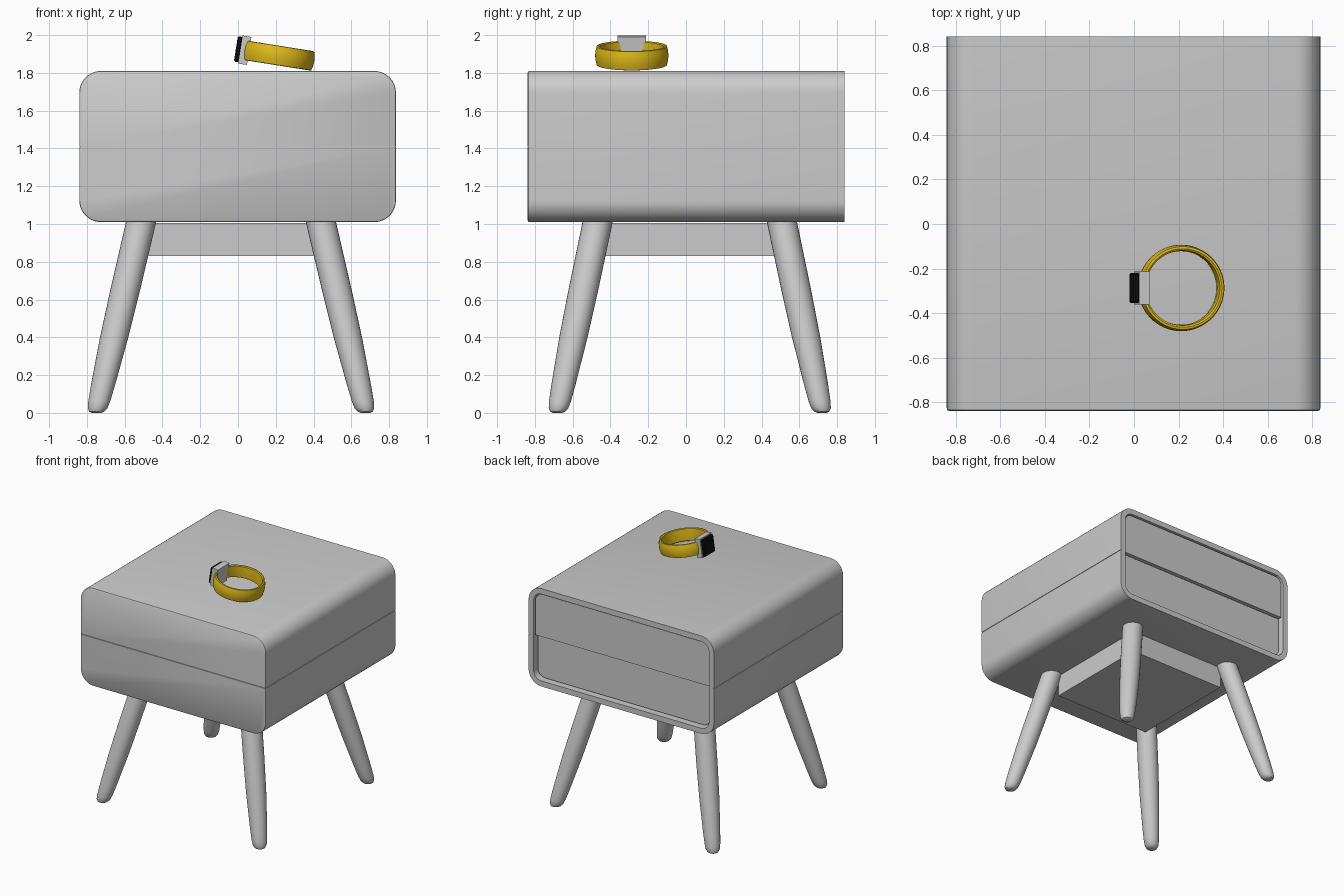
import bpy, bmesh
from math import cos, sin, pi, radians
from mathutils import Matrix, Vector

if "Cube" in bpy.data.objects:
    bpy.data.objects.remove(bpy.data.objects["Cube"])


def make(name, bm, color=None, smooth=True):
    bmesh.ops.recalc_face_normals(bm, faces=bm.faces)
    me = bpy.data.meshes.new(name)
    bm.to_mesh(me)
    bm.free()
    ob = bpy.data.objects.new(name, me)
    bpy.context.collection.objects.link(ob)
    if color:
        mat = bpy.data.materials.new(name + "_mat")
        mat.diffuse_color = color
        mat.use_nodes = True
        mat.node_tree.nodes["Principled BSDF"].inputs["Base Color"].default_value = mat.diffuse_color
        me.materials.append(mat)
    if smooth:
        bpy.ops.object.select_all(action='DESELECT')
        ob.select_set(True)
        bpy.context.view_layer.objects.active = ob
        bpy.ops.object.shade_smooth_by_angle(angle=radians(35))
    return ob


def add_box(bm, lo, hi):
    lo, hi = Vector(lo), Vector(hi)
    m = Matrix.Translation((lo + hi) / 2) @ Matrix.Diagonal((*(hi - lo), 1))
    return bmesh.ops.create_cube(bm, size=1, matrix=m)["verts"]


def rounded(x0, x1, z0, z1, radii, n=10):
    """Rounded rectangle; radii for corners: top right, top left, bottom left, bottom right."""
    pts = []
    for k, (cx, cz, sx, sz) in enumerate([(x1, z1, -1, -1), (x0, z1, 1, -1),
                                          (x0, z0, 1, 1), (x1, z0, -1, 1)]):
        r = radii[k]
        for i in range(n + 1 if r else 1):
            a = k * pi / 2 + i / n * pi / 2
            pts.append((cx + sx * r + r * cos(a), cz + sz * r + r * sin(a)))
    return pts


def loft(bm, rings):
    """Skin a list of equal-length point rings and cap both ends."""
    vs = [[bm.verts.new(p) for p in r] for r in rings]
    n = len(vs[0])
    for a, b in zip(vs, vs[1:]):
        for i in range(n):
            bm.faces.new((a[i], a[(i + 1) % n], b[(i + 1) % n], b[i]))
    bm.faces.new(vs[0])
    bm.faces.new(vs[-1])


def slice_at(d, y, r=0.115):
    return [(x, y, z) for x, z in
            rounded(-0.84 + d, 0.836 - d, 1.01 + d, 1.81 - d, [r - d] * 4)]


# Cabinet shell: softened front edge, recessed opening at the back
bm = bmesh.new()
loft(bm, [slice_at(0.008, -0.838), slice_at(0.002, -0.834), slice_at(0, -0.826),
          slice_at(0, 0.84), slice_at(0.045, 0.84), slice_at(0.045, 0.77)])
cabinet = make("cabinet", bm)

# Thin seam around the middle of the cabinet
bm = bmesh.new()
for x in (-0.84, 0.836):
    add_box(bm, (x - 0.006, -0.9, 1.407), (x + 0.006, 0.9, 1.411))
seam = make("seam_cutter_sides", bm, smooth=False)
bm = bmesh.new()
add_box(bm, (-0.9, -0.9, 1.4071), (0.9, -0.832, 1.4109))
seam2 = make("seam_cutter_front", bm, smooth=False)
for cutter in (seam, seam2):
    cutter.hide_render = True
    cutter.hide_viewport = True
    mod = cabinet.modifiers.new("seam", 'BOOLEAN')
    mod.operation = 'DIFFERENCE'
    mod.object = cutter

# Two drawer fronts in the back opening
for name, box, radii, y in [
        ("upper_drawer", (-0.787, 0.783, 1.411, 1.757), (0.065, 0.065, 0, 0), 0.828),
        ("lower_drawer", (-0.782, 0.778, 1.068, 1.404), (0, 0, 0.065, 0.065), 0.805)]:
    bm = bmesh.new()
    prof = rounded(*box, radii)
    loft(bm, [[(x, yy, z) for x, z in prof] for yy in (0.765, y)])
    make(name, bm)

# Base block between the legs
bm = bmesh.new()
add_box(bm, (-0.475, -0.43, 0.83), (0.40, 0.47, 1.005))
make("base_block", bm, smooth=False)

# Splayed tapered legs with rounded feet: (height, radius)
LEG = [(0.0, 0.025), (0.007, 0.04), (0.025, 0.052), (0.06, 0.058), (0.15, 0.064),
       (0.4, 0.075), (0.65, 0.079), (1.015, 0.080)]
for sx, side in ((-1, "left"), (1, "right")):
    for sy, end in ((-1, "front"), (1, "back")):
        bm = bmesh.new()
        rings = []
        for z, r in LEG:
            t = z / 1.015
            cx = -0.037 + sx * (0.712 - 0.237 * t)
            cy = 0.02 + sy * (0.70 - 0.213 * t)
            rings.append([(cx + r * cos(2 * pi * i / 28), cy + r * sin(2 * pi * i / 28), z)
                          for i in range(28)])
        loft(bm, rings)
        make(f"{end}_{side}_leg", bm)

# Tilted ring lying on the top
TILT = Matrix.Translation((0.212, -0.287, 1.892)) @ Matrix.Rotation(radians(9), 4, 'Y')
SECTION = [(0.168, -0.047), (0.176, -0.052), (0.186, -0.050), (0.192, -0.025),
           (0.194, 0), (0.192, 0.025), (0.186, 0.050), (0.176, 0.052), (0.168, 0.047),
           (0.165, 0)]
bm = bmesh.new()
N = 64
cols = [[bm.verts.new((r * cos(2 * pi * i / N), r * sin(2 * pi * i / N), z))
         for r, z in SECTION] for i in range(N)]
for i in range(N):
    a, b = cols[i], cols[(i + 1) % N]
    for j in range(len(SECTION)):
        k = (j + 1) % len(SECTION)
        bm.faces.new((a[j], b[j], b[k], a[k]))
bm.transform(TILT)
make("ring_band", bm, (0.75, 0.5, 0.01, 1))

# Square setting and dark stone on the ring
bm = bmesh.new()
add_box(bm, (-0.203, -0.075, -0.075), (-0.155, 0.075, 0.075))
bm.transform(TILT)
make("ring_setting", bm, smooth=False)
bm = bmesh.new()
verts = add_box(bm, (-0.226, -0.068, -0.068), (-0.200, 0.068, 0.068))
bmesh.ops.bevel(bm, geom=list(bm.edges), offset=0.007, segments=1, affect='EDGES')
bm.transform(TILT)
make("ring_stone", bm, (0.005, 0.005, 0.005, 1), smooth=False)
